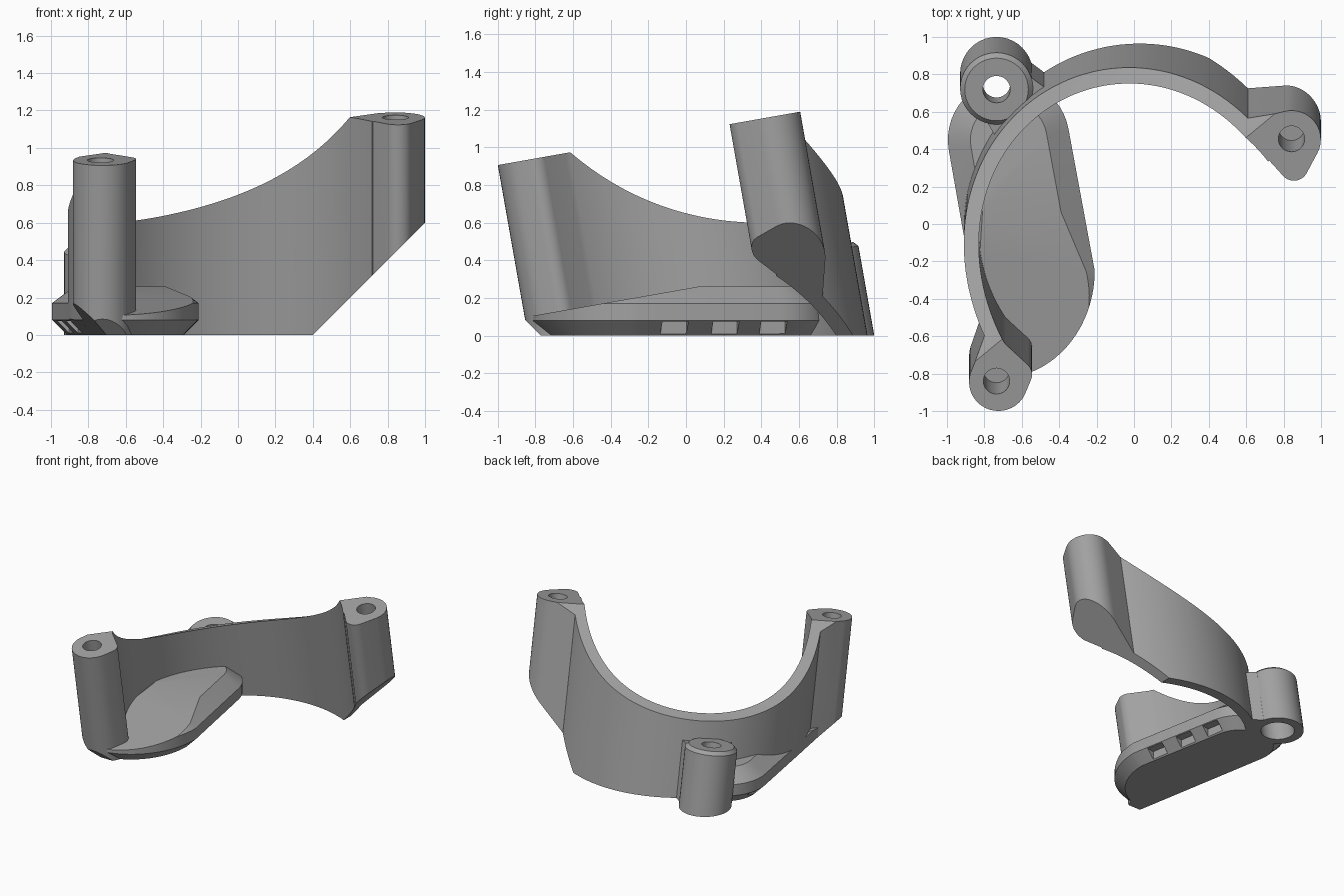
import bpy, bmesh
from math import cos, sin, radians
from mathutils import Matrix, Vector
from mathutils.geometry import convex_hull_2d

cube = bpy.data.objects.get("Cube")
if cube:
    bpy.data.objects.remove(cube)

TILT = Matrix.Rotation(radians(10), 4, 'X')   # bracket axis leans forward
AXIS = TILT @ Vector((0, 0, 1))
CX, CY = 0.03, 0.01                           # ring centre
TOP = 1.066

grey = bpy.data.materials.new("grey_plastic")
grey.use_nodes = True
grey.diffuse_color = (0.36, 0.36, 0.36, 1)
grey.node_tree.nodes["Principled BSDF"].inputs["Base Color"].default_value = (0.36, 0.36, 0.36, 1)


def arc(x, y, rx, a0, a1, n, ry=None):
    ry = rx if ry is None else ry
    steps = [radians(a0 + (a1 - a0) * i / n) for i in range(n + 1)]
    return [(x + rx * cos(a), y + ry * sin(a)) for a in steps]


def circle(x, y, r, n=40):
    return arc(x, y, r, 0, 360, n)[:-1]


def hull(points):
    return [points[i] for i in convex_hull_2d(points)]


def loft(name, layers, matrix=Matrix()):
    """Solid through stacked outlines, each given as (outline, height)."""
    bm = bmesh.new()
    rings = [[bm.verts.new((x, y, z)) for x, y in pts] for pts, z in layers]
    n = len(rings[0])
    for low, high in zip(rings, rings[1:]):
        for i in range(n):
            j = (i + 1) % n
            bm.faces.new((low[i], low[j], high[j], high[i]))
    bm.faces.new(rings[0][::-1])
    bm.faces.new(rings[-1])
    bm.transform(matrix)
    bmesh.ops.recalc_face_normals(bm, faces=bm.faces)
    mesh = bpy.data.meshes.new(name)
    bm.to_mesh(mesh)
    bm.free()
    mesh.materials.append(grey)
    obj = bpy.data.objects.new(name, mesh)
    bpy.context.collection.objects.link(obj)
    return obj


def prism(name, pts, low, high, matrix=TILT):
    return loft(name, [(pts, low), (pts, high)], matrix)


def slice_off(obj, point, normal):
    """Remove everything on the normal's side of a plane and cap the cut."""
    bm = bmesh.new()
    bm.from_mesh(obj.data)
    bmesh.ops.bisect_plane(bm, geom=bm.verts[:] + bm.edges[:] + bm.faces[:], dist=1e-5,
                           plane_co=point, plane_no=normal, clear_outer=True)
    bmesh.ops.holes_fill(bm, edges=[e for e in bm.edges if e.is_boundary], sides=0)
    bmesh.ops.recalc_face_normals(bm, faces=bm.faces)
    bm.to_mesh(obj.data)
    bm.free()


def combine(obj, other, operation):
    mod = obj.modifiers.new("combine", 'BOOLEAN')
    mod.operation, mod.solver, mod.object = operation, 'EXACT', other
    bpy.context.view_layer.objects.active = obj
    bpy.ops.object.modifier_apply(modifier=mod.name)
    bpy.data.objects.remove(other)


def inset(pts, d):
    """Offset a counter-clockwise outline inwards."""
    out = []
    for i, p in enumerate(pts):
        p = Vector(p)
        a = (p - Vector(pts[i - 1])).normalized()
        b = (Vector(pts[(i + 1) % len(pts)]) - p).normalized()
        na, nb = Vector((-a.y, a.x)), Vector((-b.y, b.x))
        q = p + (na + nb) * (d / (1 + na.dot(nb)))
        out.append((q.x, q.y))
    return out


def on_ring(angle, r):
    return arc(CX, CY, r, angle, angle, 1)[0]


# Half ring wall
wall = arc(CX, CY, 0.94, 37, 222, 72) + arc(CX, CY, 0.86, 222, 37, 72)
bracket = prism("bracket", wall, -0.5, TOP)

# Screw posts at both ends of the ring, with a small lobe and a web to the wall
front_post = prism("front_post", hull(
    circle(-0.725, -0.67, 0.157) + circle(-0.62, -0.63, 0.075)
    + [on_ring(208, 0.94), on_ring(211, 0.87)]), -0.5, TOP)
tall_post = prism("tall_post", hull(
    circle(0.842, 0.647, 0.157) + circle(0.855, 0.5, 0.077)
    + [on_ring(52, 0.94), on_ring(48, 0.87)]), -0.5, TOP)

# Back post with a chamfered rim and a neck to the wall
BX, BY = -0.735, 0.79
back_post = loft("back_post", [(circle(BX, BY, 0.195), -0.5), (circle(BX, BY, 0.195), 0.31),
                               (circle(BX, BY, 0.17), 0.336)], TILT)
neck = prism("neck", [on_ring(122, 0.9), on_ring(125, 1.04), on_ring(143, 1.04), on_ring(147, 0.9)],
             -0.5, 0.31)

# Foot plate with chamfered edges and a sloping front
outline = (arc(-0.72, -0.25, 0.51, -90, 0, 20, 0.575)
           + arc(-0.67, 0.45, 0.325, 10, 190, 24) + [(-0.787, -0.76)])
foot = loft("foot", [(inset(outline, 0.08), 0), (outline, 0.08), (outline, 0.17),
                     (inset(outline, 0.12), 0.26)])
slice_off(foot, AXIS * 0.245, AXIS)

# Ground plane, sloped underside on the tall side, chamfers along the foot
down = Vector((0, 0, -1))
for part in (bracket, front_post, tall_post, back_post, neck):
    slice_off(part, (0, 0, 0), down)
for part in (bracket, tall_post):
    slice_off(part, (0.4, 0, 0), Vector((1, 0, -1)).normalized())
for part in (bracket, front_post):
    slice_off(part, (-0.99, 0.39, 0.08), Vector((-0.985, -0.174, -1)).normalized())
slice_off(front_post, (0, -0.77, 0), Vector((0, -1, -1)).normalized())

for part in (front_post, tall_post):
    combine(bracket, part, 'UNION')

# Dipping top edge of the ring
T = Vector((cos(radians(130)), sin(radians(130)), 0))
S = Vector((cos(radians(40)), sin(radians(40)), 0))
frame = Matrix((T, Vector((0, 0, 1)), S)).transposed().to_4x4()
frame.translation = (CX, CY, 0)
t0, t1 = 0.13, 0.95
dip = [(t0 + (t1 - t0) * k, TOP - 0.86 * k + 0.26 * k * k) for k in (i / 16 for i in range(17))]
dip += [(1.6, 0.44), (1.6, 2), (t0 - 0.5, 2), (t0 - 0.5, TOP + 0.3), (t0 - 0.02, TOP + 0.02)]
combine(bracket, prism("dip_cutter", dip, -2, 2, TILT @ frame), 'DIFFERENCE')

for part in (back_post, neck, foot):
    combine(bracket, part, 'UNION')

# Screw holes, and a counterbore under the back post
for x, y, r, low, high in ((-0.735, -0.665, 0.07, 0.72, 1.3), (0.842, 0.65, 0.07, 0.72, 1.3),
                           (BX, BY, 0.073, -0.5, 0.6), (BX, BY, 0.125, -0.5, 0.17)):
    combine(bracket, prism("hole_cutter", circle(x, y, r), low, high), 'DIFFERENCE')

# Notches along both lower edges of the foot
for y in (-0.05, 0.22, 0.475):
    for x, side in ((-0.21 - (y + 0.25) * 0.185, 1), (-0.99 + (0.39 - y) * 0.177, -1)):
        place = Matrix.Translation((x + side * 0.03, y, 0)) @ Matrix.Rotation(radians(10), 4, 'Z')
        box = [(-0.1, -0.07), (0.1, -0.07), (0.1, 0.07), (-0.1, 0.07)]
        combine(bracket, prism("notch_cutter", box, -0.1, 0.075, place), 'DIFFERENCE')

# Smooth curved walls, keep edges sharp
bpy.ops.object.select_all(action='DESELECT')
bracket.select_set(True)
bpy.context.view_layer.objects.active = bracket
bpy.ops.object.shade_smooth_by_angle(angle=radians(25))
